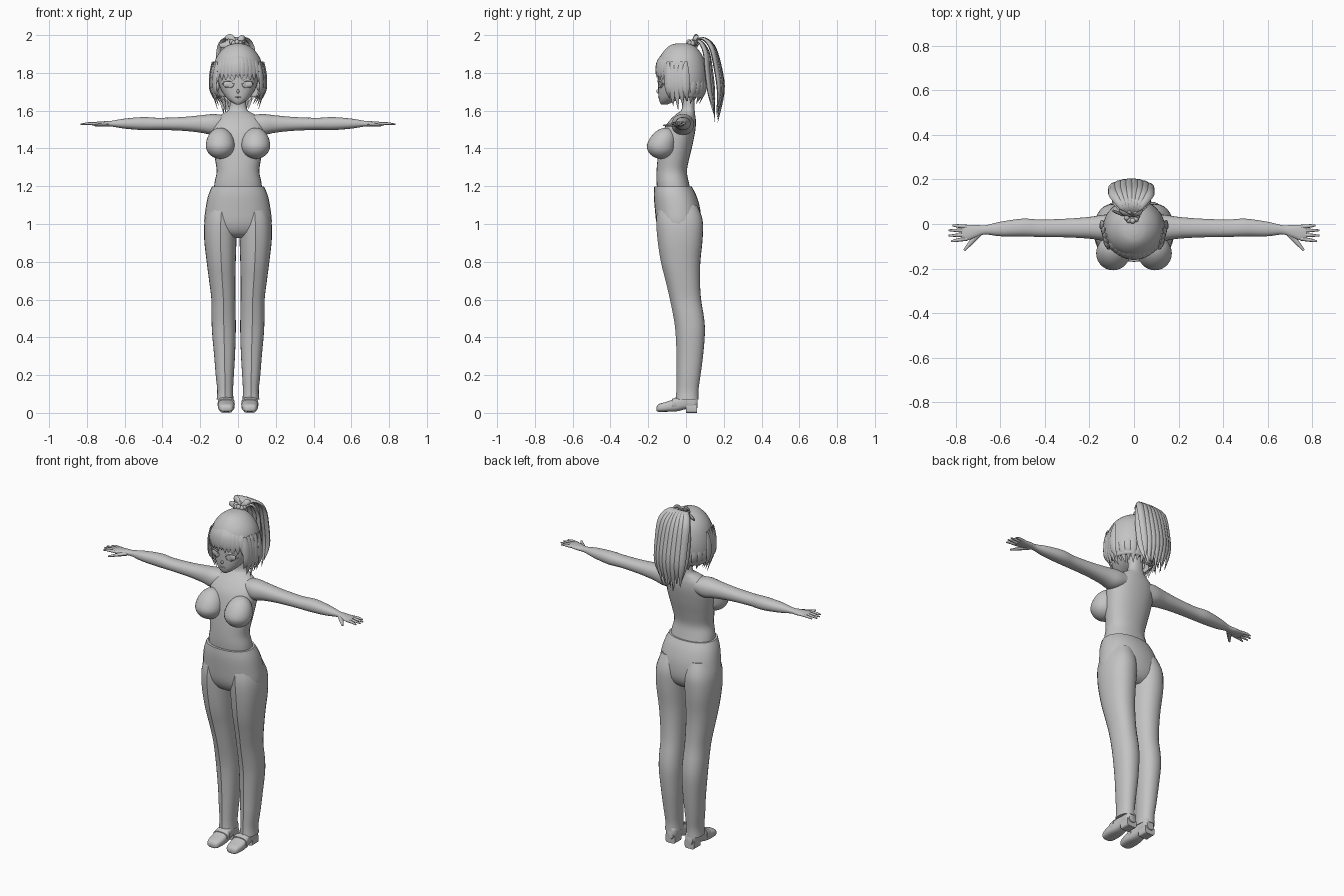
import bpy, bmesh, math
from mathutils import Vector

if "Cube" in bpy.data.objects:
    bpy.data.objects.remove(bpy.data.objects["Cube"])

grey = bpy.data.materials.new("plain_grey")
grey.use_nodes = True
TONE = (0.55, 0.55, 0.55, 1)
grey.diffuse_color = TONE
grey.node_tree.nodes["Principled BSDF"].inputs["Base Color"].default_value = TONE


def finish(bm, name, mirror=False, angle=50):
    bmesh.ops.recalc_face_normals(bm, faces=bm.faces)
    mesh = bpy.data.meshes.new(name)
    bm.to_mesh(mesh)
    bm.free()
    mesh.materials.append(grey)
    ob = bpy.data.objects.new(name, mesh)
    bpy.context.collection.objects.link(ob)
    if mirror:
        ob.modifiers.new("Mirror", 'MIRROR')
    bpy.ops.object.select_all(action='DESELECT')
    ob.select_set(True)
    bpy.context.view_layer.objects.active = ob
    bpy.ops.object.shade_smooth_by_angle(angle=math.radians(angle))
    return ob


def smooth_path(rows, steps):
    """Catmull-Rom samples through rows of numbers."""
    out = []
    for i in range(len(rows) - 1):
        a, b = rows[max(i - 1, 0)], rows[i]
        c, d = rows[i + 1], rows[min(i + 2, len(rows) - 1)]
        for s in range(steps):
            t = s / steps
            out.append([q + 0.5 * t * (r - p + t * (2*p - 5*q + 4*r - u + t * (3*(q - r) + u - p)))
                        for p, q, r, u in zip(a, b, c, d)])
    return out + [list(rows[-1])]


def bridge(bm, rings):
    n = len(rings[0])
    for a, b in zip(rings, rings[1:]):
        for i in range(n):
            j = (i + 1) % n
            bm.faces.new((a[i], a[j], b[j], b[i]))
    bm.faces.new(rings[0])
    bm.faces.new(rings[-1])


def loft(rows, axis, steps=4, n=28, power=0.9, crease=0, bm=None):
    """Rows are position on the axis, then low and high limits on the other two."""
    bm = bm or bmesh.new()
    u, v = [k for k in range(3) if k != axis]
    rings = []
    for t, a0, a1, b0, b1 in smooth_path(rows, steps):
        ring = []
        for i in range(n):
            ang = 2 * math.pi * i / n
            c, s = math.cos(ang), math.sin(ang)
            p = [0, 0, 0]
            p[axis] = t
            p[u] = (a0 + a1) / 2 + (a1 - a0) / 2 * math.copysign(abs(c) ** power, c)
            p[v] = (b0 + b1) / 2 + (b1 - b0) / 2 * math.copysign(abs(s) ** power, s)
            if s < -0.999:
                p[v] -= crease
            ring.append(bm.verts.new(p))
        rings.append(ring)
    bridge(bm, rings)
    return bm


def even(rows):
    return [(z, -w, w, f, b) for z, w, f, b in rows]


def strand(bm, pts, widths, flat=0.4, centre=(0, -0.02, 1.8), steps=4, n=8):
    """Tapered, flattened lock that follows a path."""
    samples = smooth_path([(*p, w) for p, w in zip(pts, widths)], steps)
    pos = [Vector(s[:3]) for s in samples]
    rings = []
    for i, p in enumerate(pos):
        tan = (pos[min(i + 1, len(pos) - 1)] - pos[max(i - 1, 0)]).normalized()
        side = tan.cross(p - Vector(centre)).normalized()
        out = side.cross(tan)
        w = max(samples[i][3], 0.001)
        rings.append([bm.verts.new(p + side * w * math.cos(a) + out * w * flat * math.sin(a))
                      for a in [2 * math.pi * k / n for k in range(n)]])
    bridge(bm, rings)


def ball(bm, centre, size):
    made = bmesh.ops.create_uvsphere(bm, u_segments=28, v_segments=18, radius=1)["verts"]
    bmesh.ops.scale(bm, vec=size, verts=made)
    bmesh.ops.translate(bm, vec=centre, verts=made)
    return made


# Torso and neck
finish(loft(even([
    (1.16, .13, -.15, .03), (1.22, .124, -.156, .015), (1.28, .113, -.156, .005),
    (1.35, .123, -.15, .018), (1.42, .134, -.14, .035), (1.5, .14, -.118, .05),
    (1.55, .125, -.085, .052), (1.582, .085, -.052, .048), (1.61, .047, -.022, .046),
    (1.69, .043, -.025, .046)]), 2), "torso")

# Chest forms, drawn out slightly towards the shoulder
bm = bmesh.new()
for v in ball(bm, (.094, -.132, 1.415), (.076, .076, .07)):
    rise = max(v.co.z - 1.415, 0)
    v.co.z += rise * .35
    v.co.y += rise * .35
finish(bm, "chest", True)

# Trousers: hips, then one creased leg mirrored
finish(loft(even([
    (1.198, .138, -.168, .03), (1.15, .158, -.17, .055), (1.08, .172, -.165, .075),
    (1.0, .178, -.155, .078), (.95, .15, -.13, .06), (.925, .08, -.09, .03)]), 2), "trouser_hips")
finish(loft([
    (1.1, .02, .15, -.14, .06), (1.02, .006, .176, -.152, .088), (.92, .008, .179, -.146, .088),
    (.8, .012, .166, -.128, .076), (.7, .014, .153, -.103, .074), (.6, .014, .141, -.08, .08),
    (.5, .012, .14, -.06, .096), (.42, .012, .137, -.05, .1), (.3, .016, .126, -.045, .09),
    (.2, .022, .118, -.045, .077), (.12, .026, .11, -.046, .066), (.07, .024, .113, -.05, .066)],
    2, crease=.005), "trouser_legs", True, 35)

# Shoes with heel and strap
bm = loft([
    (-.156, .045, .08, .012, .03), (-.145, .028, .097, .006, .046), (-.1, .019, .106, .006, .06),
    (-.05, .022, .103, .008, .078), (0, .028, .097, .02, .1), (.045, .03, .095, .022, .1),
    (.062, .04, .085, .028, .09)], 1, power=.7)
loft([(0, .03, .095, 0, .05), (.058, .032, .093, 0, .05)], 1, power=.4, bm=bm)
loft([(-.075, .017, .108, .02, .073), (-.05, .018, .106, .02, .083)], 1, power=.7, bm=bm)
finish(bm, "shoes", True)

# Arms and palms
finish(loft([
    (.07, -.06, .04, 1.49, 1.575), (.13, -.075, .042, 1.472, 1.582), (.2, -.066, .032, 1.484, 1.575),
    (.3, -.06, .024, 1.494, 1.566), (.42, -.058, .02, 1.498, 1.562), (.5, -.056, .024, 1.497, 1.566),
    (.6, -.055, .01, 1.505, 1.558), (.67, -.047, -.006, 1.516, 1.546), (.71, -.06, -.004, 1.517, 1.544),
    (.75, -.074, -.004, 1.52, 1.541), (.775, -.072, -.006, 1.523, 1.538)], 0), "arms", True)

# Fingers and thumb
bm = bmesh.new()
for y, spread, tip in ((-.012, .006, .815), (-.03, .002, .833), (-.049, -.003, .833), (-.066, -.012, .822)):
    strand(bm, [(.75, y, 1.531), (.79, y + spread * .5, 1.532), (tip, y + spread, 1.528)],
           [.009, .008, .004], .9, (.75, y, 0))
strand(bm, [(.695, -.04, 1.527), (.73, -.08, 1.524), (.763, -.118, 1.522)], [.015, .011, .005], .8, (.7, 0, 0))
finish(bm, "fingers", True)

# Head with a pointed chin
finish(loft(even([
    (1.632, .01, -.13, -.1), (1.645, .034, -.139, -.07), (1.67, .063, -.145, -.02),
    (1.71, .09, -.147, .04), (1.76, .106, -.147, .075), (1.83, .11, -.143, .085),
    (1.9, .085, -.105, .06)]), 2), "head")

# Nose and lips
bm = bmesh.new()
ball(bm, (0, -.146, 1.702), (.007, .011, .011))
ball(bm, (0, -.143, 1.672), (.016, .006, .004))
finish(bm, "nose_and_lips")

# Eyes, lashes and ears
bm = bmesh.new()
ball(bm, (.05, -.131, 1.74), (.027, .009, .02))
ball(bm, (.108, -.01, 1.74), (.012, .024, .035))
finish(bm, "eyes_and_ears", True)
bm = bmesh.new()
for lift, thick in ((1, .006), (-.85, .003)):
    strand(bm, [(.02, -.147, 1.738), (.035, -.146, 1.74 + .019 * lift),
                (.062, -.136, 1.74 + .02 * lift), (.084, -.116, 1.741)], [.002, thick, thick, .002], .6)
finish(bm, "eyelashes", True)

# Hair cap, open over the face
bm = loft(even([
    (1.956, .02, -.05, .01), (1.945, .055, -.085, .04), (1.915, .092, -.118, .072),
    (1.87, .12, -.143, .096), (1.8, .137, -.154, .11), (1.73, .138, -.148, .108),
    (1.67, .118, -.12, .09)]), 2, n=40, power=1)
gone = [f for f in bm.faces if f.calc_center_median().z < 1.675
        or (f.calc_center_median().z < 1.81 and f.calc_center_median().y < -.06)]
bmesh.ops.delete(bm, geom=gone, context='FACES')
cap = finish(bm, "hair_cap")
shell = cap.modifiers.new("Thickness", 'SOLIDIFY')
shell.thickness = .012

# Fringe, fanning from the crown
bm = bmesh.new()
for i in range(11):
    f = (i - 5) / 5
    x = .105 * f
    y = -.158 + .05 * f * f
    strand(bm, [(x * .5, y + .055, 1.92), (x * .85, y + .012, 1.865), (x, y + .002, 1.81),
                (x * 1.03, y + .004, 1.768 - .02 * abs(f) + .008 * (i % 2))],
           [.01, .02, .02, .001], .3)
finish(bm, "fringe")

# Side locks and nape locks
bm = bmesh.new()
for k, (y, end) in enumerate(((-.095, 1.665), (-.075, 1.625), (-.05, 1.605), (-.025, 1.63), (0, 1.65))):
    x = .112 + .006 * k
    strand(bm, [(x, y, 1.86), (x + .01, y - .003, 1.79), (x + .01, y, 1.71), (x - .016, y + .008, end)],
           [.008, .021, .018, .001], .3)
for k in range(7):
    a = math.pi / 2 * k / 6.5
    c, s = math.cos(a), math.sin(a)
    strand(bm, [(.132 * c, -.02 + .124 * s, 1.78), (.13 * c, -.02 + .122 * s, 1.71),
                (.09 * c, -.02 + .09 * s, 1.635 + .014 * (k % 2))], [.015, .021, .001], .35)
finish(bm, "side_and_nape_locks", True)

# Ponytail in an outer and an inner layer
bm = bmesh.new()
for layer, count in ((0, 8), (1, 6)):
    for i in range(count):
        f = 2 * i / (count - 1) - 1
        x = -.012 + f * (.082 - .015 * layer)
        depth = .05 * layer + .02 * f * f
        strand(bm, [(-.01 + f * .012, .035, 1.945), (-.012 + f * .045, .085 - depth * .2, 1.983 - .016 * layer),
                    (x, .145 - depth * .6, 1.94 - .03 * layer), (x * 1.05, .182 - depth, 1.82),
                    (x, .196 - depth, 1.7), (x * .8, .168 - depth * .3, 1.53 + .05 * abs(f) + .03 * (i % 2))],
               [.01, .015, .02, .021, .018, .001], .5, (0, .02, 1.75))
finish(bm, "ponytail")

# Hair tie with gathered loops
bm = bmesh.new()
for k in range(9):
    a = 2 * math.pi * k / 9
    ball(bm, (-.01 + .024 * math.cos(a), .036 + .022 * math.sin(a), 1.957 + .006 * (k % 2)), (.013, .013, .014))
for x, z in ((-.095, 1.945), (-.065, 1.985), (.035, 1.98)):
    strand(bm, [(-.01, .035, 1.955), (x * .6, .045, z + .006), (x, .06, z)], [.006, .016, .012], .4, (0, .2, 1.9))
finish(bm, "hair_tie")
